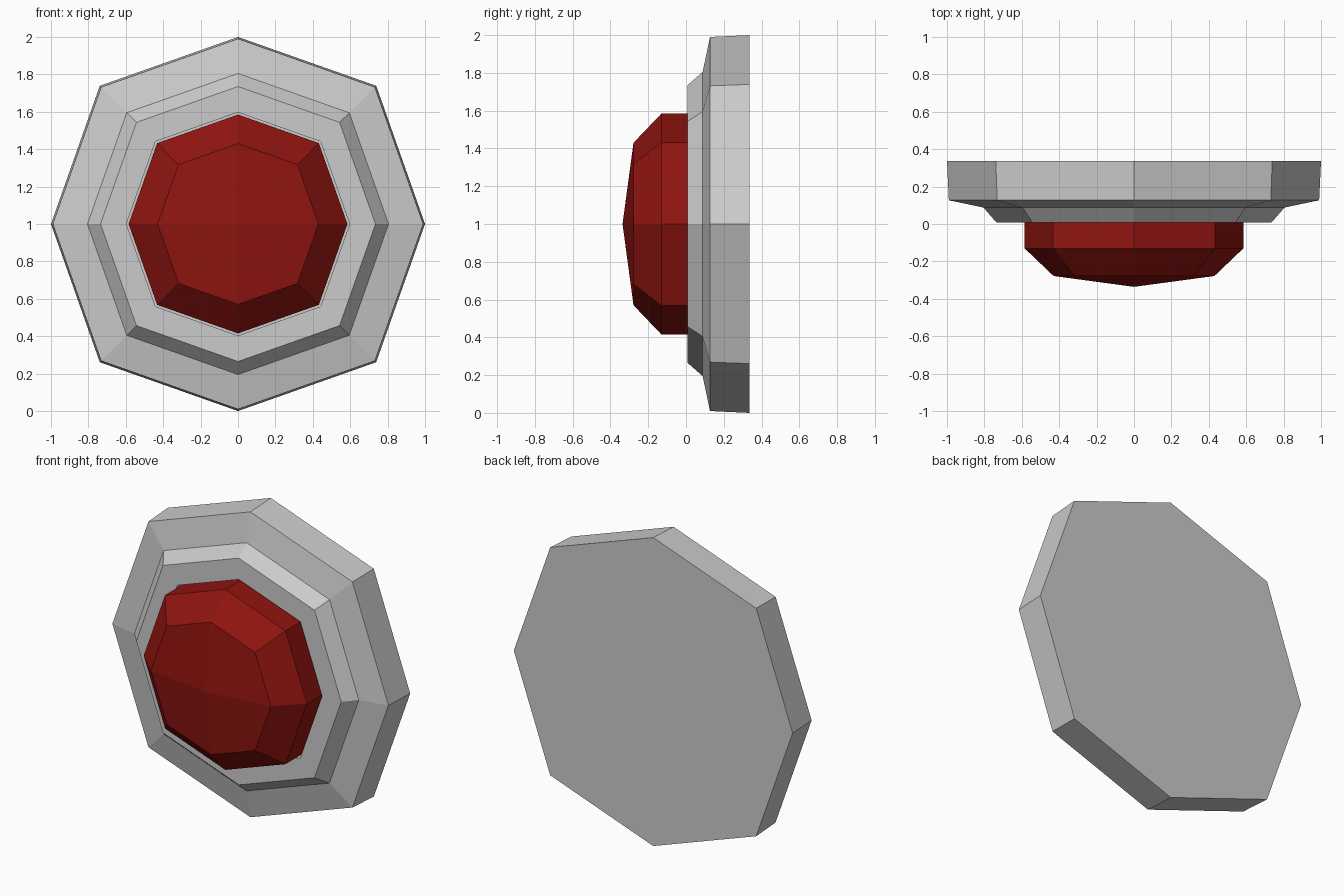
import bpy, bmesh
from math import cos, sin, pi

if "Cube" in bpy.data.objects:
    bpy.data.objects.remove(bpy.data.objects["Cube"])

CENTRE_Z = 1.0
DIAGONAL = 1.045  # corner points sit slightly further out than axis points


def octagon(bm, r, y):
    verts = []
    for i in range(8):
        k = r * (DIAGONAL if i % 2 else 1.0)
        a = i * pi / 4
        verts.append(bm.verts.new((k * cos(a), y, CENTRE_Z + k * sin(a))))
    return verts


def lathe(name, profile, first_cap, tip_y=None):
    """Stack octagon rings (radius, y); cap the ends flat or with a shallow point."""
    bm = bmesh.new()
    rings = [octagon(bm, r, y) for r, y in profile]
    for a, b in zip(rings, rings[1:]):
        for i in range(8):
            j = (i + 1) % 8
            bm.faces.new((a[i], a[j], b[j], b[i]))
    if first_cap:
        bm.faces.new(rings[0])
    last = rings[-1]
    if tip_y is None:
        bm.faces.new(last)
    else:
        tip = bm.verts.new((0, tip_y, CENTRE_Z))
        for i in range(0, 8, 2):
            bm.faces.new((last[i], last[i + 1], last[(i + 2) % 8], tip))
    bmesh.ops.recalc_face_normals(bm, faces=bm.faces)
    mesh = bpy.data.meshes.new(name)
    bm.to_mesh(mesh)
    bm.free()
    obj = bpy.data.objects.new(name, mesh)
    bpy.context.collection.objects.link(obj)
    return obj


# Stepped housing with a recessed socket
lathe("housing", [(1.0, 0.336), (0.99, 0.127), (0.805, 0.088), (0.735, 0.008),
                  (0.597, 0.008), (0.597, 0.10)], True)

# Domed push button seated in the socket
button = lathe("push_button", [(0.585, 0.10), (0.585, -0.13), (0.43, -0.278)],
               False, tip_y=-0.336)
red = bpy.data.materials.new("button_red")
red.diffuse_color = (0.28, 0.007, 0.005, 1)
red.use_nodes = True
red.node_tree.nodes["Principled BSDF"].inputs["Base Color"].default_value = red.diffuse_color
button.data.materials.append(red)
